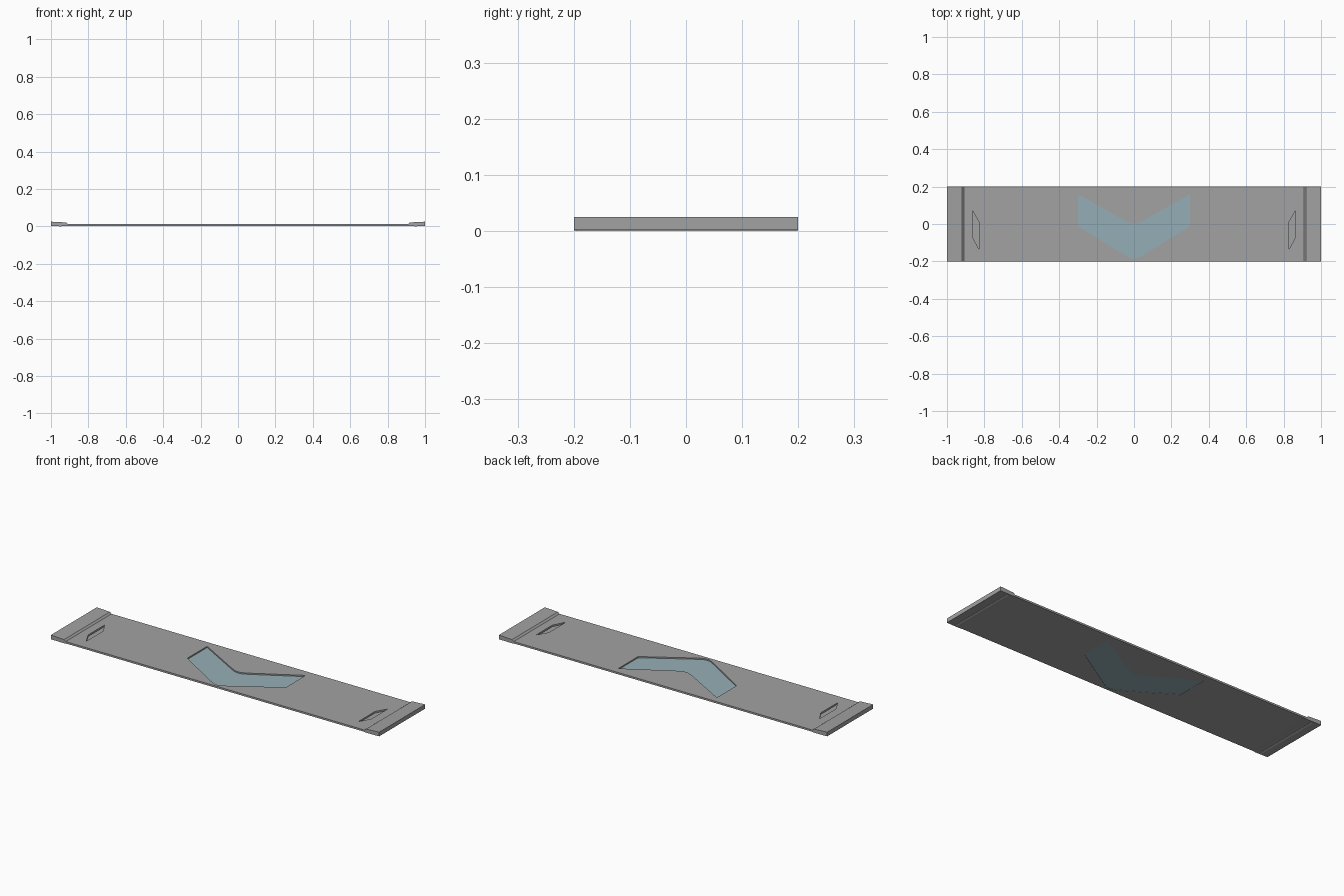
import bpy, bmesh

if "Cube" in bpy.data.objects:
    bpy.data.objects.remove(bpy.data.objects["Cube"])


def prism(name, pts, vec, place):
    """Extrude a 2D outline along vec; place maps 2D points to 3D."""
    bm = bmesh.new()
    face = bm.faces.new([bm.verts.new(place(*p)) for p in pts])
    res = bmesh.ops.extrude_face_region(bm, geom=[face])
    bmesh.ops.translate(bm, vec=vec, verts=[g for g in res["geom"] if isinstance(g, bmesh.types.BMVert)])
    bmesh.ops.recalc_face_normals(bm, faces=bm.faces)
    mesh = bpy.data.meshes.new(name)
    bm.to_mesh(mesh)
    bm.free()
    obj = bpy.data.objects.new(name, mesh)
    bpy.context.collection.objects.link(obj)
    return obj


def paint(obj, name, rgb):
    mat = bpy.data.materials.get(name) or bpy.data.materials.new(name)
    mat.diffuse_color = (*rgb, 1)
    mat.use_nodes = True
    mat.node_tree.nodes["Principled BSDF"].inputs["Base Color"].default_value = mat.diffuse_color
    obj.data.materials.append(mat)


def upright(z0):
    return lambda x, y: (x, y, z0)


def cut(target, cutter):
    mod = target.modifiers.new("cut", 'BOOLEAN')
    mod.operation = 'DIFFERENCE'
    mod.solver = 'EXACT'
    mod.object = cutter
    paint(cutter, "dark_grey", GREY)
    cutter.hide_render = True
    cutter.hide_set(True)


GREY = (0.36, 0.36, 0.36)

# Long plate with thick raised lips at both ends (side profile, x and z)
lower = [(0.90, 0.003), (0.925, 0.001), (1.0, 0.002)]
upper = [(1.0, 0.025), (0.92, 0.021), (0.91, 0.013)]
half = lower + upper
profile = half + [(-x, z) for x, z in reversed(half)]
plate = prism("plate", profile, (0, 0.4, 0), lambda x, z: (x, -0.2, z))
paint(plate, "dark_grey", GREY)

# Chevron opening with softened corners
right = [(0.02, -0.181), (0.05, -0.165), (0.3, -0.012), (0.3, 0.16), (0.05, 0.018), (0.02, 0.004)]
chevron = [(0, -0.185)] + right + [(0, 0.001)] + [(-x, y) for x, y in reversed(right)]
cut(plate, prism("chevron_cutter", chevron, (0, 0, 0.1), upright(-0.04)))

# Slanted shallow slots near each end, and a thin pale foot strip below it
for side, label in ((-1, "left"), (1, "right")):
    slot = [(0.863, 0.07), (0.828, 0.01), (0.828, -0.138), (0.863, -0.07)]
    cut(plate, prism(label + "_slot_cutter", [(side * x, y) for x, y in slot],
                     (0, 0, 0.05), upright(0.0045)))
    strip = [(0.944, -0.195), (0.956, -0.195), (0.956, 0.195), (0.944, 0.195)]
    foot = prism(label + "_foot_strip", [(side * x, y) for x, y in strip],
                 (0, 0, 0.003), upright(0.0))
    paint(foot, "pale_grey", (0.8, 0.8, 0.8))

# Pale blue pane set low in the opening
pane = prism("window_pane", chevron, (0, 0, 0.002), upright(0.004))
paint(pane, "pale_blue", (0.30, 0.43, 0.47))
